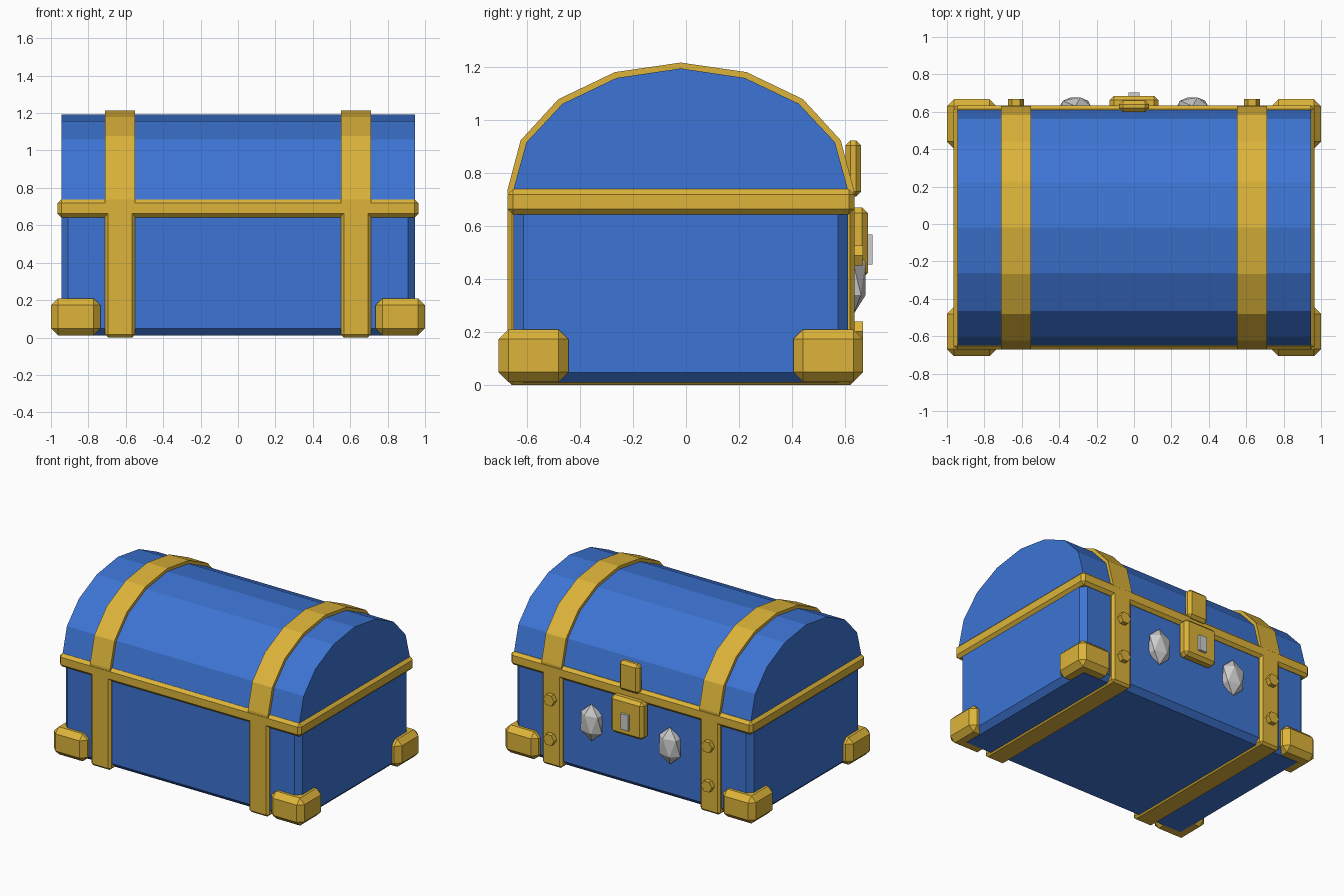
import bpy, bmesh, math
from mathutils import Matrix

if "Cube" in bpy.data.objects:
    bpy.data.objects.remove(bpy.data.objects["Cube"])

YC = -0.02  # centre of the chest body in depth


def material(name, rgb):
    m = bpy.data.materials.new(name)
    m.diffuse_color = (*rgb, 1)
    m.use_nodes = True
    m.node_tree.nodes["Principled BSDF"].inputs["Base Color"].default_value = m.diffuse_color
    return m


BLUE = material("blue_wood", (0.047, 0.178, 0.66))
GOLD = material("gold_metal", (0.72, 0.456, 0.042))
SILVER = material("silver", (0.62, 0.62, 0.63))


def finish(name, bm, mat):
    bmesh.ops.recalc_face_normals(bm, faces=bm.faces)
    me = bpy.data.meshes.new(name)
    bm.to_mesh(me)
    bm.free()
    me.materials.append(mat)
    ob = bpy.data.objects.new(name, me)
    bpy.context.collection.objects.link(ob)
    return ob


def box(name, x, y, z, mat, bevel=0.0):
    """Chamfered box from (min, max) ranges."""
    bm = bmesh.new()
    bmesh.ops.create_cube(bm, size=1)
    for v in bm.verts:
        for i, (a, b) in enumerate((x, y, z)):
            v.co[i] = a if v.co[i] < 0 else b
    if bevel:
        bmesh.ops.bevel(bm, geom=bm.edges[:], offset=bevel, segments=1,
                        affect='EDGES', profile=0.5)
    return finish(name, bm, mat)


def arch(name, half, x0, x1, mat):
    """Prism along x from a half profile of (depth, height) points."""
    pts = half + [(-d, z) for d, z in reversed(half) if d > 0]
    bm = bmesh.new()
    face = bm.faces.new([bm.verts.new((x0, YC + d, z)) for d, z in pts])
    ext = bmesh.ops.extrude_face_region(bm, geom=[face])
    bmesh.ops.translate(bm, vec=(x1 - x0, 0, 0),
                        verts=[g for g in ext["geom"] if isinstance(g, bmesh.types.BMVert)])
    return finish(name, bm, mat)


# Chest body, rim and domed lid
box("chest_body", (-0.945, 0.945), (-0.65, 0.61), (0.01, 0.70), BLUE, 0.037)
box("rim_band", (-0.965, 0.965), (-0.672, 0.634), (0.643, 0.738), GOLD, 0.02)
arch("domed_lid", [(0.63, 0.70), (0.63, 0.737), (0.581, 0.915), (0.445, 1.06),
                   (0.242, 1.157), (0, 1.193)], -0.945, 0.945, BLUE)

for s, side in ((-1, "left"), (1, "right")):
    # Straps around the lid and the body
    x0, x1 = sorted((s * 0.55, s * 0.71))
    arch(side + "_lid_strap", [(0.652, 0.72), (0.652, 0.737), (0.603, 0.922), (0.461, 1.077),
                               (0.248, 1.179), (0, 1.215)], x0, x1, GOLD)
    box(side + "_body_strap", (x0, x1), (-0.672, 0.634), (0, 0.68), GOLD, 0.016)

    # Corner feet
    fx = sorted((s * 0.735, s * 1.0))
    for end, fy in (("front", (-0.706, -0.443)), ("back", (0.404, 0.667))):
        box(f"{end}_{side}_foot", fx, fy, (0.012, 0.21), GOLD, 0.037)

    # Hexagonal studs on the lock side
    for level, z in (("lower", 0.203), ("upper", 0.488)):
        bm = bmesh.new()
        bmesh.ops.create_cone(bm, cap_ends=True, segments=6, radius1=0.043,
                              radius2=0.043, depth=0.067)
        pts = Matrix.Rotation(math.pi / 2, 4, 'X')
        # put hexagon points to the sides
        if max(v.co.x for v in bm.verts) < 0.042:
            pts = pts @ Matrix.Rotation(math.pi / 6, 4, 'Z')
        bm.transform(Matrix.Translation((s * 0.63, 0.634, z)) @ pts)
        finish(f"{level}_{side}_stud", bm, GOLD)

    # Faceted gems
    bm = bmesh.new()
    bmesh.ops.create_icosphere(bm, subdivisions=1, radius=1)
    bm.transform(Matrix.Translation((s * 0.313, 0.63, 0.40))
                 @ Matrix.Diagonal((0.093, 0.055, 0.135, 1)))
    finish(side + "_gem", bm, SILVER)

# Lock plate, hasp and keyhole
box("lock_plate", (-0.13, 0.13), (0.60, 0.685), (0.40, 0.67), GOLD, 0.022)
box("lid_hasp", (-0.08, 0.08), (0.60, 0.66), (0.71, 0.922), GOLD, 0.02)
box("keyhole", (-0.03, 0.03), (0.66, 0.703), (0.455, 0.567), SILVER)
